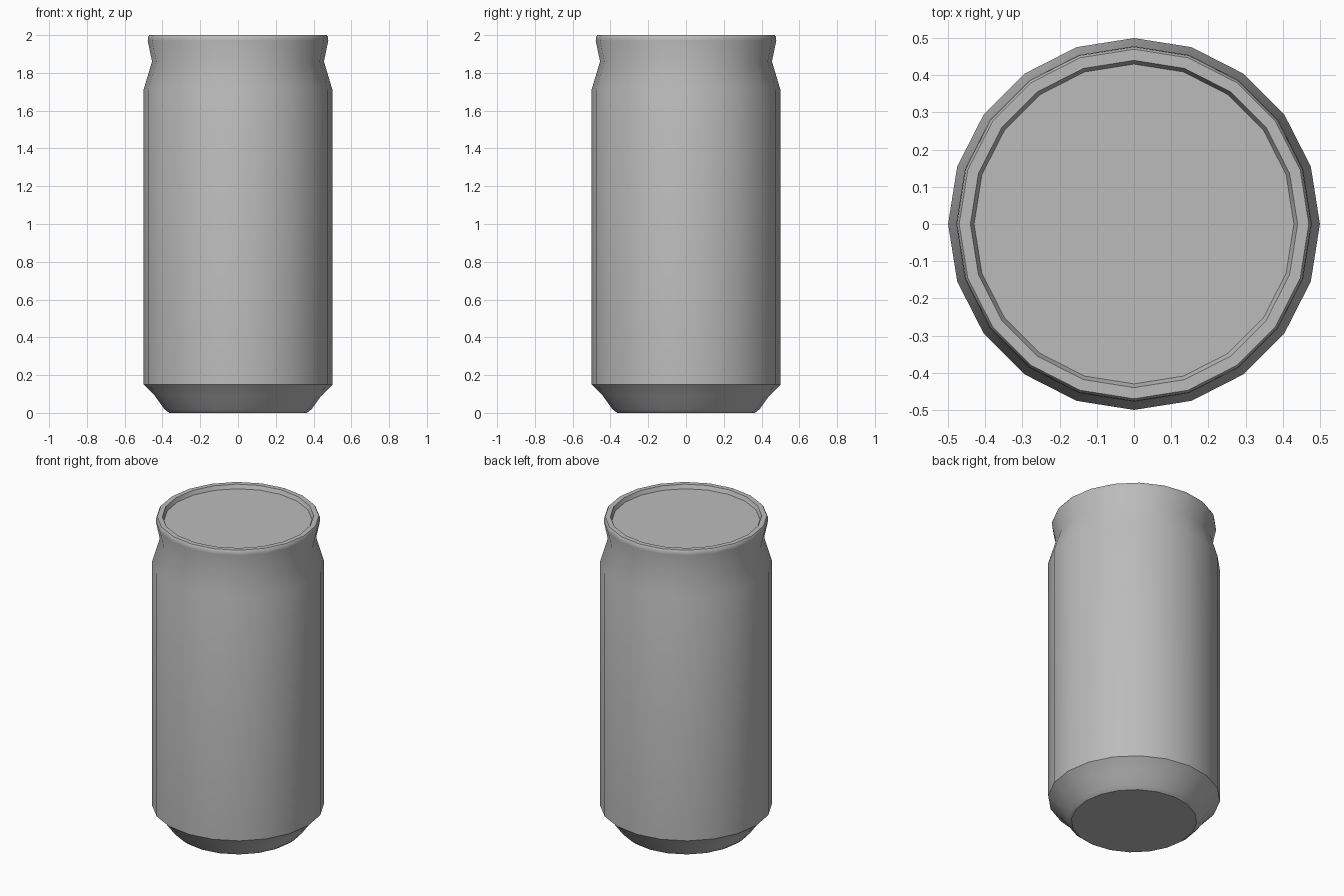
import bpy, bmesh, math

SIDES = 20

cube = bpy.data.objects.get("Cube")
if cube:
    bpy.data.objects.remove(cube, do_unlink=True)

# Single plain metal colour
metal = bpy.data.materials.new("grey metal")
metal.use_nodes = True
colour = (0.5, 0.5, 0.5, 1)
metal.diffuse_color = colour
metal.node_tree.nodes["Principled BSDF"].inputs["Base Color"].default_value = colour


def lathe(name, profile):
    """Turn a (radius, height) profile around z and cap both ends."""
    bm = bmesh.new()
    rings = []
    for r, z in profile:
        angles = [math.tau * i / SIDES for i in range(SIDES)]
        rings.append([bm.verts.new((r * math.cos(a), r * math.sin(a), z)) for a in angles])
    for low, high in zip(rings, rings[1:]):
        for i in range(SIDES):
            j = (i + 1) % SIDES
            bm.faces.new((low[i], low[j], high[j], high[i]))
    bm.faces.new(rings[0][::-1])
    bm.faces.new(rings[-1])
    mesh = bpy.data.meshes.new(name)
    bm.to_mesh(mesh)
    bm.free()
    mesh.materials.append(metal)
    obj = bpy.data.objects.new(name, mesh)
    bpy.context.collection.objects.link(obj)
    bpy.ops.object.select_all(action='DESELECT')
    obj.select_set(True)
    bpy.context.view_layer.objects.active = obj
    bpy.ops.object.shade_smooth_by_angle(angle=math.radians(32))
    return obj


# Base, chamfer, wall, neck, rolled rim and recessed lid
lathe("can_body", [
    (0.365, 0), (0.39, 0.02), (0.44, 0.09), (0.5, 0.15),
    (0.5, 1.71), (0.455, 1.86), (0.478, 1.97), (0.476, 1.99),
    (0.47, 2), (0.44, 2), (0.43, 1.975),
])
